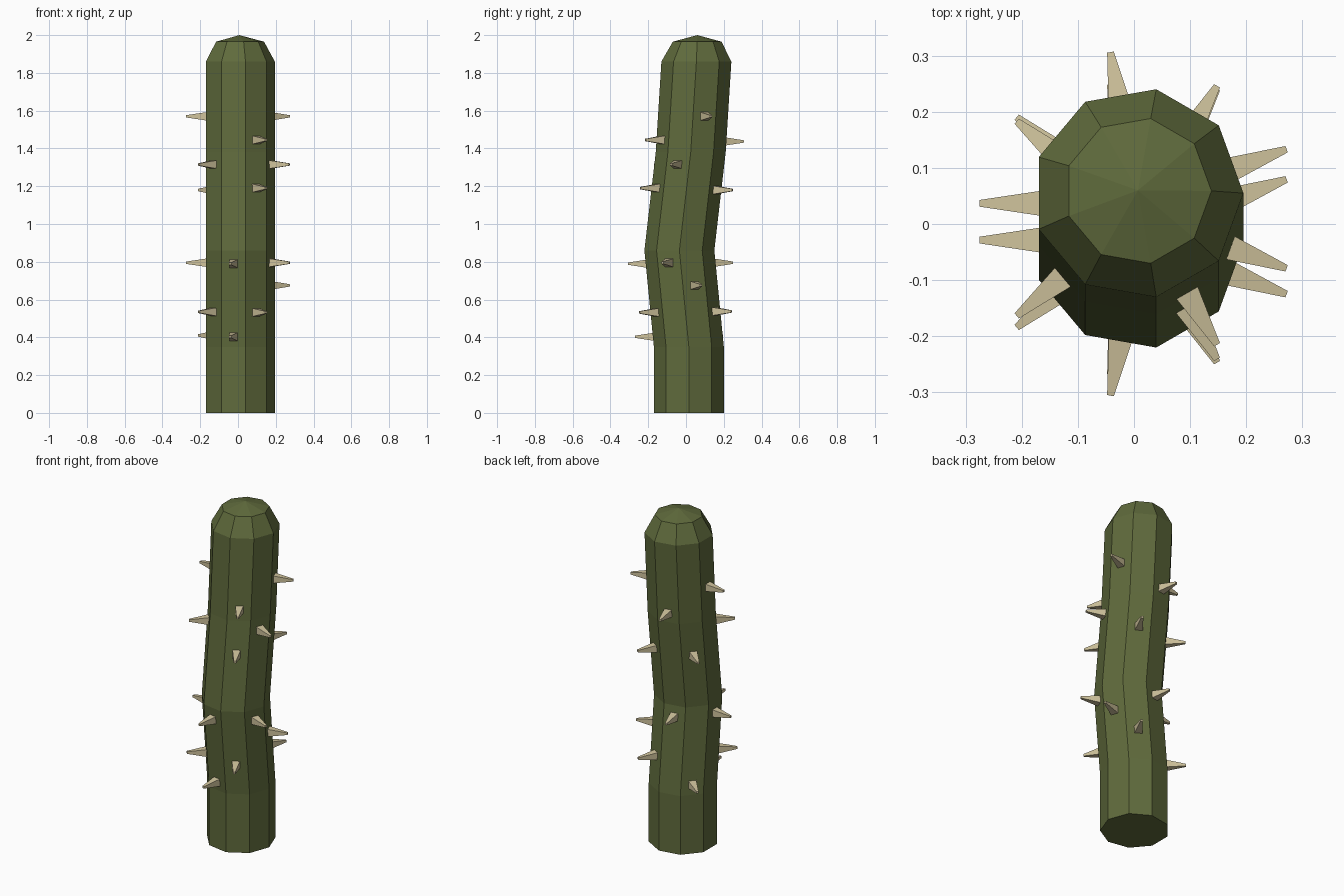
import bpy, bmesh
from math import cos, sin, radians

if "Cube" in bpy.data.objects:
    bpy.data.objects.remove(bpy.data.objects["Cube"])

def material(name, color):
    m = bpy.data.materials.new(name)
    m.diffuse_color = (*color, 1)
    m.use_nodes = True
    m.node_tree.nodes["Principled BSDF"].inputs["Base Color"].default_value = m.diffuse_color
    return m

def make_object(name, bm, mat):
    bmesh.ops.recalc_face_normals(bm, faces=bm.faces)
    me = bpy.data.meshes.new(name)
    bm.to_mesh(me)
    bm.free()
    me.materials.append(mat)
    ob = bpy.data.objects.new(name, me)
    bpy.context.collection.objects.link(ob)

green = material("green", (0.115, 0.145, 0.045))
cream = material("cream", (0.62, 0.54, 0.33))

CX, SIDES = 0.007, 9
# stem rings: height, y centre, radius
RINGS = [(0, 0.015, 0.188), (0.35, 0.015, 0.188), (0.86, -0.035, 0.188),
         (1.38, 0.025, 0.188), (1.86, 0.055, 0.188), (1.965, 0.059, 0.131)]

def centre_y(z):
    for (z0, y0, _), (z1, y1, _) in zip(RINGS, RINGS[1:]):
        if z <= z1:
            return y0 + (y1 - y0) * (z - z0) / (z1 - z0)

# stem: nine-sided wavy column with a faceted cap
bm = bmesh.new()
loops = []
for z, y, r in RINGS:
    loops.append([bm.verts.new((CX + r * cos(radians(40 * i)), y + r * sin(radians(40 * i)), z))
                  for i in range(SIDES)])
bm.faces.new(loops[0])
for a, b in zip(loops, loops[1:]):
    for i in range(SIDES):
        j = (i + 1) % SIDES
        bm.faces.new((a[i], a[j], b[j], b[i]))
apex = bm.verts.new((CX, 0.06, 2.0))
for i in range(SIDES):
    bm.faces.new((loops[-1][i], loops[-1][(i + 1) % SIDES], apex))
make_object("stem", bm, green)

# thorns: square tapered spikes at the middle of the nine faces (angle: heights)
THORNS = {20: (1.57, 0.675), 60: (1.18, 0.537), 100: (1.437, 0.795),
          140: (1.18, 0.41), 180: (1.57, 0.795), 220: (1.315, 0.535),
          260: (0.79, 0.403), 300: (1.445, 1.19, 0.532), 340: (1.315, 0.795)}

def thorn(name, angle, z):
    c, s = cos(radians(angle)), sin(radians(angle))
    cy = centre_y(z)
    bm = bmesh.new()
    ends = []
    for r, h in ((0.165, 0.0235), (0.282, 0.006)):
        ends.append([bm.verts.new((CX + r * c - u * h * s, cy + r * s + u * h * c, z + v * h))
                     for u, v in ((-1, -1), (1, -1), (1, 1), (-1, 1))])
    base, tip = ends
    bm.faces.new(base)
    bm.faces.new(tip)
    for i in range(4):
        j = (i + 1) % 4
        bm.faces.new((base[i], base[j], tip[j], tip[i]))
    make_object(name, bm, cream)

for angle, heights in THORNS.items():
    for n, z in enumerate(heights):
        thorn(f"thorn_{angle}_{n}", angle, z)
